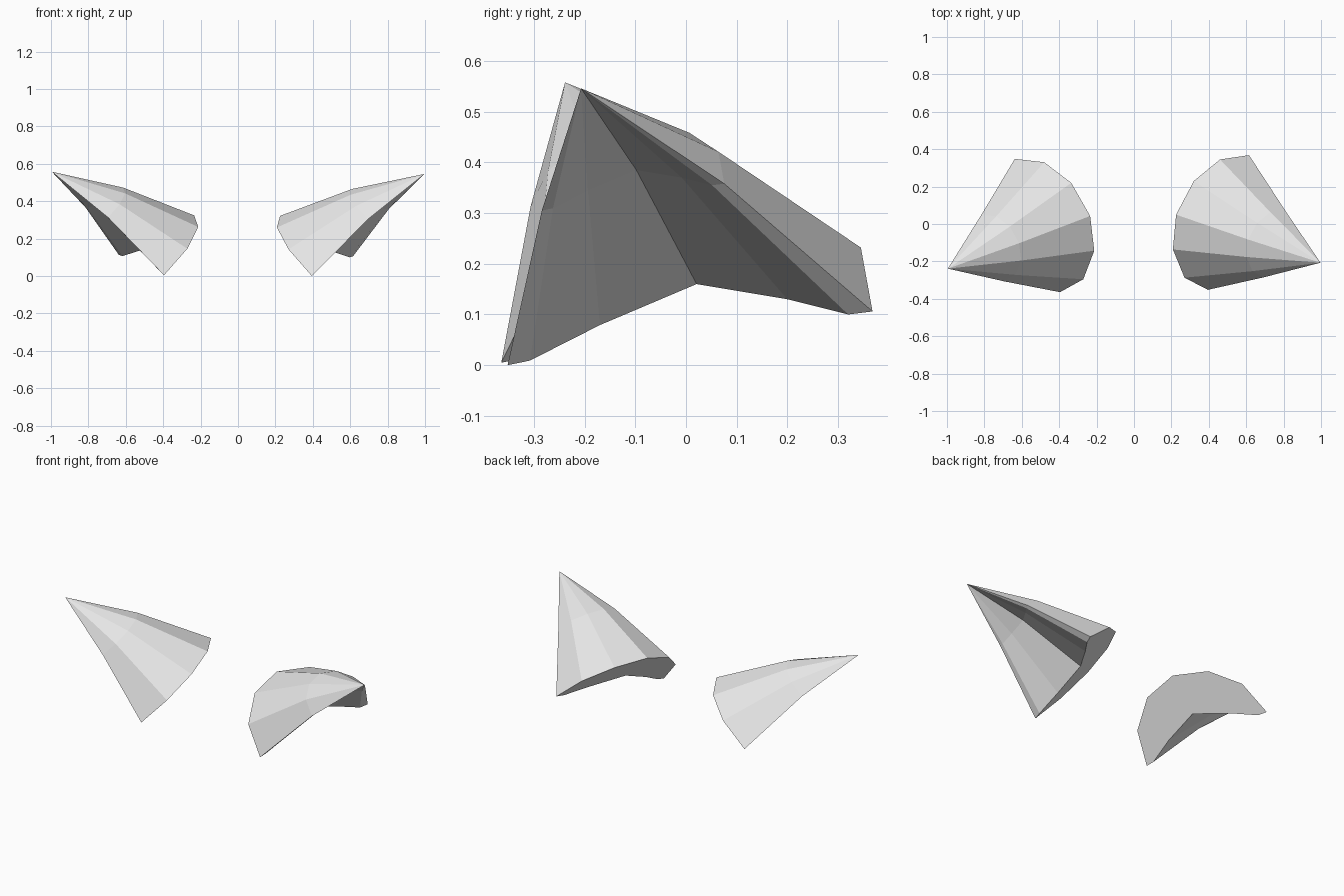
import bpy, bmesh
from mathutils import Matrix, Vector

cube = bpy.data.objects.get("Cube")
if cube:
    bpy.data.objects.remove(cube, do_unlink=True)

grey = bpy.data.materials.new("light grey")
grey.use_nodes = True
grey.diffuse_color = (0.8, 0.8, 0.8, 1)
grey.node_tree.nodes["Principled BSDF"].inputs["Base Color"].default_value = (0.8, 0.8, 0.8, 1)

# Crescent base outline: outer rim front to back, then the hollow side back to front
RIM = [(0.395, -0.352, 0.0), (0.27, -0.287, 0.143), (0.208, -0.136, 0.26),
       (0.225, 0.05, 0.322), (0.32, 0.23, 0.307), (0.46, 0.345, 0.232),
       (0.615, 0.368, 0.106), (0.597, 0.32, 0.10), (0.509, 0.20, 0.13),
       (0.392, 0.021, 0.16), (0.391, -0.17, 0.079), (0.403, -0.308, 0.009)]
TIP = Vector((0.997, -0.207, 0.546))
BULGE = Vector((0, -0.005, 0.032))   # the half-way ring is lifted a little


def make_ear(name, transform):
    bm = bmesh.new()
    base = [bm.verts.new(p) for p in RIM]
    middle = [bm.verts.new((Vector(p) + TIP) / 2 + BULGE) for p in RIM]
    tip = bm.verts.new(TIP)
    bm.faces.new(base)
    n = len(RIM)
    for i in range(n):
        j = (i + 1) % n
        bm.faces.new((base[i], base[j], middle[j], middle[i]))
        bm.faces.new((middle[i], middle[j], tip))
    bm.transform(transform)
    bmesh.ops.recalc_face_normals(bm, faces=bm.faces)
    mesh = bpy.data.meshes.new(name)
    bm.to_mesh(mesh)
    bm.free()
    mesh.materials.append(grey)
    bpy.context.collection.objects.link(bpy.data.objects.new(name, mesh))


# Left ear, and its mirrored partner turned very slightly
make_ear("left_ear", Matrix.Identity(4))
make_ear("right_ear", Matrix.Translation((-0.012, 0, 0))
         @ Matrix.Rotation(0.032, 4, 'Z') @ Matrix.Rotation(0.012, 4, 'Y')
         @ Matrix.Scale(-1, 4, (1, 0, 0)))
